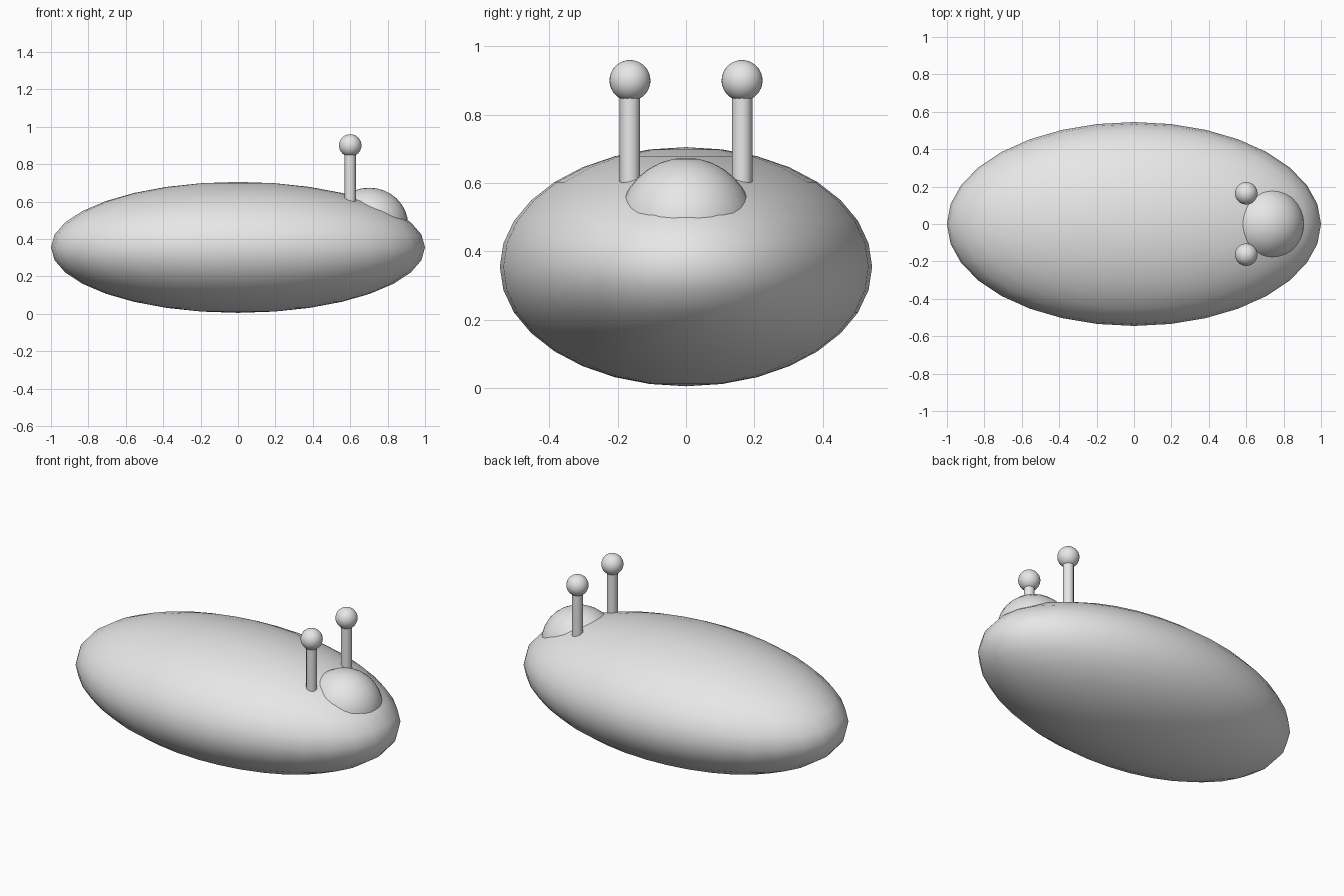
import bpy
import math

if "Cube" in bpy.data.objects:
    bpy.data.objects.remove(bpy.data.objects["Cube"])

grey = bpy.data.materials.new("plain_grey")
grey.diffuse_color = (0.8, 0.8, 0.8, 1)
grey.use_nodes = True
grey.node_tree.nodes["Principled BSDF"].inputs["Base Color"].default_value = grey.diffuse_color


def finish(name):
    ob = bpy.context.object
    ob.name = name
    ob.data.materials.append(grey)
    return ob


def ellipsoid(name, centre, radii):
    bpy.ops.mesh.primitive_uv_sphere_add(segments=32, ring_count=16, radius=1, location=centre)
    ob = finish(name)
    ob.scale = radii
    bpy.ops.object.transform_apply(location=False, rotation=False, scale=True)
    bpy.ops.object.shade_smooth()


# Long flattened body
ellipsoid("body", (0, 0, 0.355), (1.0, 0.545, 0.35))

# Rounded bump at the nose end
ellipsoid("head", (0.702, 0, 0.474), (0.208, 0.2, 0.2))

# Pair of stalks with ball eyes
for side, label in ((1, "left"), (-1, "right")):
    y = side * 0.164
    bpy.ops.mesh.primitive_cylinder_add(vertices=12, radius=0.03, depth=0.3,
                                        location=(0.6, y, 0.75))
    finish(label + "_eye_stalk")
    bpy.ops.object.shade_smooth_by_angle(angle=math.radians(40))
    ellipsoid(label + "_eye", (0.6, y, 0.9), (0.06, 0.06, 0.06))
